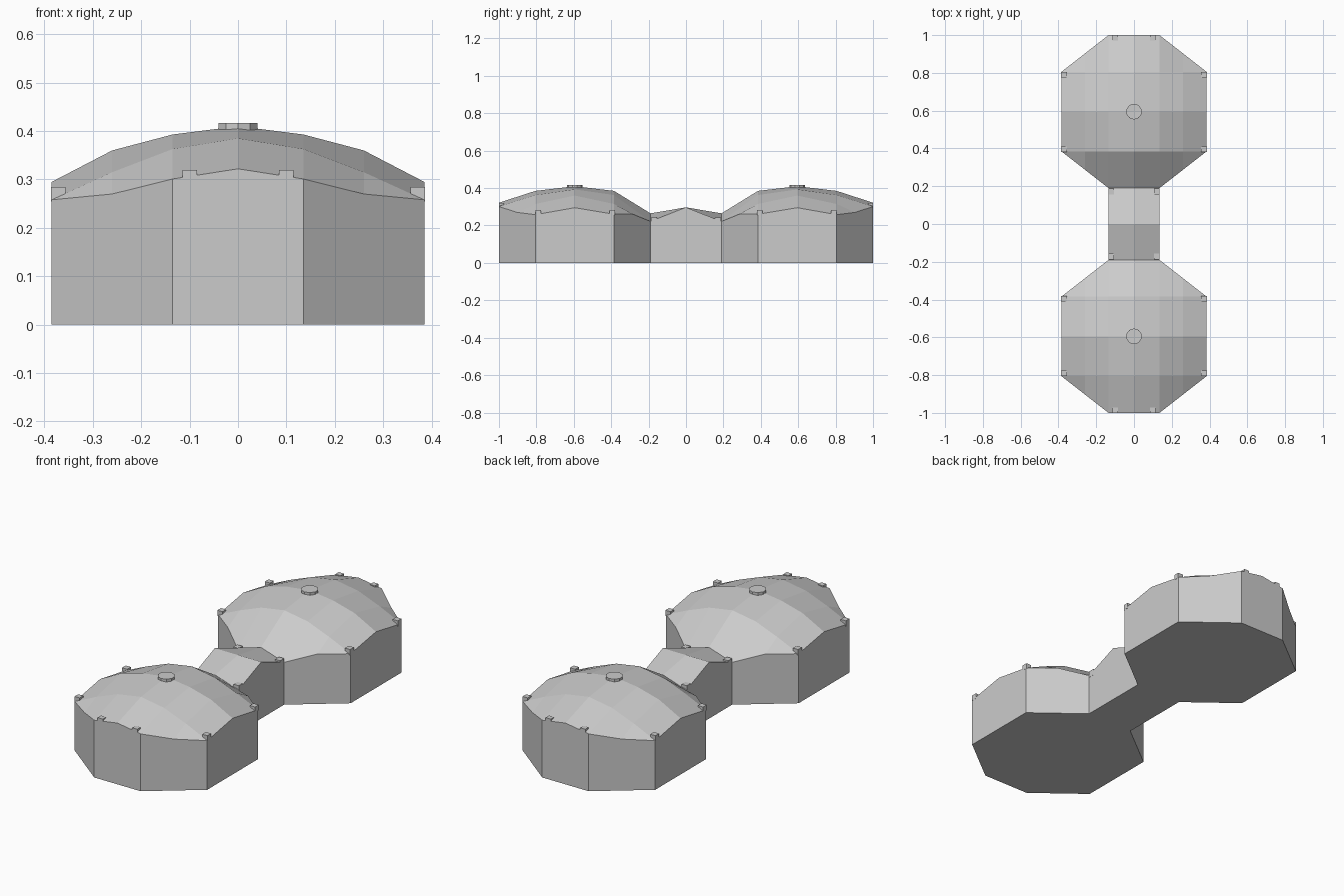
import bpy, bmesh
from mathutils import Vector

if "Cube" in bpy.data.objects:
    bpy.data.objects.remove(bpy.data.objects["Cube"])


def mirrored(obj, axes):
    m = obj.modifiers.new("mirror", 'MIRROR')
    m.use_axis = axes
    m.use_clip = False
    m.use_mirror_merge = False


def add_object(name, bm):
    me = bpy.data.meshes.new(name)
    bm.to_mesh(me)
    bm.free()
    obj = bpy.data.objects.new(name, me)
    bpy.context.collection.objects.link(obj)
    return obj


def roofed_block(name, columns, y_mid=0.0):
    """Faceted roof from half columns {x: [(dy, z)...]}, with walls and floor below."""
    bm = bmesh.new()
    full = [(-x, p) for x, p in reversed(columns) if x > 0] + columns
    grid = [[bm.verts.new((x, y_mid + dy, z)) for dy, z in pts] for x, pts in full]
    for a, b in zip(grid, grid[1:]):
        for i in range(len(a) - 1):
            bm.faces.new((a[i], b[i], b[i + 1], a[i + 1]))
    bmesh.ops.remove_doubles(bm, verts=bm.verts[:], dist=1e-4)
    # walls dropped from the eaves to the ground
    rim = [e for e in bm.edges if e.is_boundary]
    out = bmesh.ops.extrude_edge_only(bm, edges=rim)
    for v in out["geom"]:
        if isinstance(v, bmesh.types.BMVert):
            v.co.z = 0
    # floor
    bmesh.ops.holes_fill(bm, edges=[e for e in bm.edges if e.is_boundary], sides=0)
    bmesh.ops.recalc_face_normals(bm, faces=bm.faces[:])
    return add_object(name, bm)


def box(name, lo, hi):
    bm = bmesh.new()
    bmesh.ops.create_cube(bm, size=1)
    lo, hi = Vector(lo), Vector(hi)
    for v in bm.verts:
        v.co = (lo + hi) / 2 + v.co * (hi - lo)
    return add_object(name, bm)


# octagonal domed pods
pod = roofed_block("domed_pod", [
    (0.0, [(-.405, .265), (-.21, .385), (0, .41), (.21, .385), (.405, .322)]),
    (.135, [(-.405, .222), (-.21, .363), (0, .393), (.21, .363), (.405, .301)]),
    (.26, [(-.3075, .262), (-.21, .315), (0, .36), (.21, .315), (.3075, .27)]),
    (.385, [(-.21, .26), (-.21, .26), (0, .295), (.21, .258), (.21, .258)]),
], y_mid=.595)
mirrored(pod, (False, True, False))

# connecting passage with a cross ridge
roofed_block("passage", [
    (0.0, [(-.19, .265), (0, .297), (.19, .265)]),
    (.135, [(-.19, .222), (0, .297), (.19, .222)]),
])

# eave clips at the tent corners
for name, lo, hi in [
    ("end_clip", (.085, .972, .29), (.115, 1.0, .32)),
    ("outer_side_clip", (.356, .775, .255), (.386, .805, .284)),
    ("inner_side_clip", (.356, .38, .255), (.386, .41, .284)),
    ("passage_clip", (.106, .156, .21), (.136, .188, .244)),
]:
    mirrored(box(name, lo, hi), (True, True, False))

# round vent caps on the dome tops
bm = bmesh.new()
bmesh.ops.create_cone(bm, cap_ends=True, segments=10, radius1=.042, radius2=.042, depth=.026)
bmesh.ops.translate(bm, verts=bm.verts[:], vec=(0, .595, .404))
mirrored(add_object("vent_cap", bm), (False, True, False))
